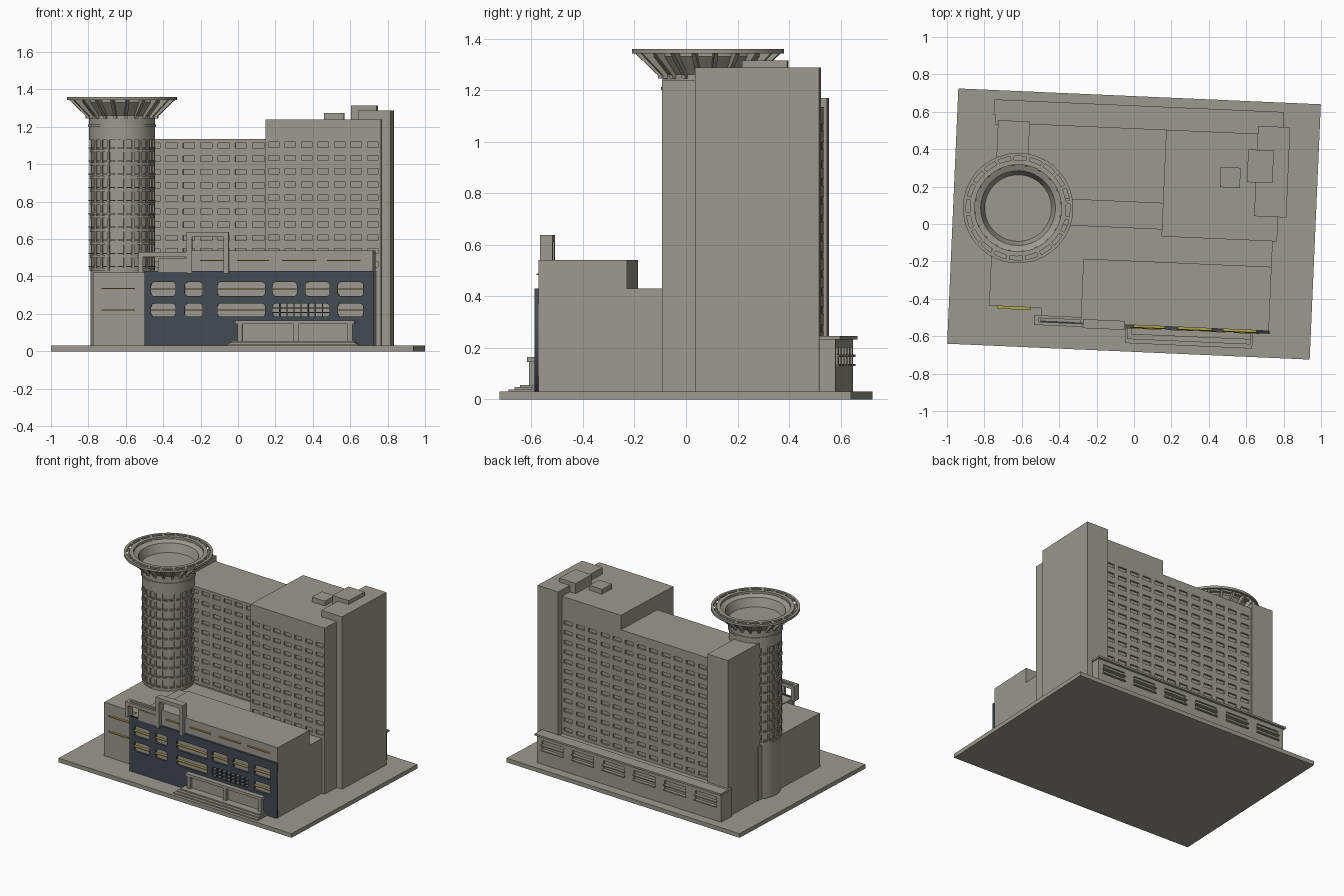
import bpy, bmesh, math
from mathutils import Matrix, Vector

if "Cube" in bpy.data.objects:
    bpy.data.objects.remove(bpy.data.objects["Cube"])

def material(name, col):
    m = bpy.data.materials.new(name)
    m.diffuse_color = (*col, 1)
    m.use_nodes = True
    m.node_tree.nodes["Principled BSDF"].inputs["Base Color"].default_value = m.diffuse_color
    return m

STONE = material("warm_grey_stone", (0.33, 0.32, 0.275))
SLATE = material("dark_slate", (0.058, 0.067, 0.084))
GOLD = material("gold", (0.48, 0.36, 0.06))

def finish(name, bm, mat):
    bmesh.ops.recalc_face_normals(bm, faces=bm.faces)
    me = bpy.data.meshes.new(name)
    bm.to_mesh(me)
    bm.free()
    me.materials.append(mat)
    ob = bpy.data.objects.new(name, me)
    bpy.context.collection.objects.link(ob)
    return ob

def boxes(name, items, mat=STONE):
    """Boxes given as (x0, x1, y0, y1, z0, z1)."""
    bm = bmesh.new()
    for x0, x1, y0, y1, z0, z1 in items:
        m = Matrix.Translation(((x0 + x1) / 2, (y0 + y1) / 2, (z0 + z1) / 2)) @ \
            Matrix.Diagonal((x1 - x0, y1 - y0, z1 - z0, 1))
        bmesh.ops.create_cube(bm, size=1, matrix=m)
    return finish(name, bm, mat)

def window_wall(name, x0, x1, y0, y1, z0, z1, cols, rows, fw, fh):
    """Wall layer with open window cells, built from bands and piers."""
    items, cw, ch = [], (x1 - x0) / cols, (z1 - z0) / rows
    gx, gz = cw * (1 - fw) / 2, ch * (1 - fh) / 2
    for r in range(rows + 1):
        z = z0 + r * ch
        items.append((x0, x1, y0, y1, max(z0, z - gz), min(z1, z + gz)))
        if r < rows:
            for c in range(cols + 1):
                x = x0 + c * cw
                items.append((max(x0, x - gx), min(x1, x + gx), y0, y1, z + gz, z + ch - gz))
    return boxes(name, items)

CX, CY = -0.623, 0.058  # round tower axis

def lathe(name, profile, closed=False, steps=48):
    bm = bmesh.new()
    vs = [bm.verts.new((CX + r, CY, z)) for r, z in profile]
    es = [bm.edges.new(p) for p in zip(vs, vs[1:])]
    if closed:
        es.append(bm.edges.new((vs[-1], vs[0])))
    bmesh.ops.spin(bm, geom=vs + es, cent=(CX, CY, 0), axis=(0, 0, 1),
                   angle=math.tau, steps=steps)
    bmesh.ops.remove_doubles(bm, verts=bm.verts, dist=1e-5)
    ob = finish(name, bm, STONE)
    bpy.ops.object.select_all(action='DESELECT')
    ob.select_set(True)
    bpy.context.view_layer.objects.active = ob
    bpy.ops.object.shade_smooth_by_angle(angle=math.radians(25))
    return ob

def radial(name, poly, n, thick):
    """Repeat a flat (radius, z) outline of given thickness around the tower."""
    bm = bmesh.new()
    for i in range(n):
        m = Matrix.Translation((CX, CY, 0)) @ Matrix.Rotation(math.tau * (i + 0.5) / n, 4, 'Z')
        a, b = [[bm.verts.new(m @ Vector((r, s * thick / 2, z))) for r, z in poly] for s in (-1, 1)]
        bm.faces.new(a)
        bm.faces.new(b)
        for j in range(len(poly)):
            k = (j + 1) % len(poly)
            bm.faces.new((a[j], a[k], b[k], b[j]))
    return finish(name, bm, STONE)

# Ground slab
boxes("ground_slab", [(-0.97, 0.97, -0.683, 0.683, 0, 0.03)])

# Main slab building
D = 0.012
boxes("lower_tower", [(-0.6, 0.155, 0.117 + D, 0.511 - D, 0.03, 1.135)])
boxes("upper_tower", [(0.15, 0.768, -0.06 + D, 0.511 - D, 0.03, 1.24)])
window_wall("lower_tower_front", -0.5, 0.15, 0.117, 0.117 + D, 0.43, 1.135, 7, 10, 0.66, 0.4)
window_wall("upper_tower_front", 0.15, 0.768, -0.06, -0.06 + D, 0.43, 1.14, 7, 10, 0.66, 0.4)
window_wall("rear_facade", -0.58, 0.64, 0.511 - D, 0.511, 0.24, 1.09, 12, 12, 0.66, 0.4)
boxes("facade_parapets", [(0.15, 0.768, -0.06, -0.06 + D, 1.14, 1.24),
                          (0.15, 0.768, -0.06, -0.06 + D, 0.03, 0.43),
                          (-0.58, 0.15, 0.511 - D, 0.511, 1.09, 1.135),
                          (0.15, 0.64, 0.511 - D, 0.511, 1.09, 1.24)])
boxes("left_stair_core", [(-0.75, -0.58, 0.12, 0.523, 0.03, 1.17)])
boxes("right_stair_core", [(0.64, 0.812, 0.07, 0.553, 0.03, 1.287)])
boxes("roof_plant", [(0.593, 0.73, 0.25, 0.425, 1.23, 1.315),
                     (0.45, 0.557, 0.217, 0.325, 1.23, 1.275)])

# Podium
boxes("podium", [(-0.755, -0.476, -0.47, 0.2, 0.03, 0.42),
                 (-0.476, 0.745, -0.54, -0.02, 0.03, 0.425),
                 (-0.476, 0.155, -0.02, 0.13, 0.03, 0.415),
                 (0.02, 0.745, -0.2, -0.04, 0.03, 0.43)])
boxes("podium_upper_storey", [(-0.262, 0.745, -0.54, -0.197, 0.42, 0.54)])

# Rear wing with overhanging cap
boxes("rear_wing", [(-0.765, 0.768, 0.5, 0.603, 0.03, 0.237)])
window_wall("rear_wing_wall", -0.765, 0.768, 0.603, 0.615, 0.095, 0.237, 6, 1, 0.68, 0.5)
boxes("rear_wing_base", [(-0.765, 0.768, 0.603, 0.615, 0.03, 0.095)])
boxes("rear_wing_cap", [(-0.775, 0.775, 0.55, 0.633, 0.232, 0.245)])
boxes("rear_window_fins", [(-0.765 + 0.2555 * (i + 0.14), -0.765 + 0.2555 * (i + 0.86),
                            0.603, 0.627, z, z + 0.008) for i in range(6) for z in (0.13, 0.165)])

# Slate front wall: flat outline with rounded window openings
WY = -0.555
upper = [(-0.465, -0.335), (-0.285, -0.19), (-0.11, 0.145), (0.185, 0.315), (0.36, 0.49), (0.535, 0.67)]
lower = upper[:3] + [(0.185, 0.49), upper[5]]
upper = [(a - WY * 0.0436, b - WY * 0.0436, 0.295, 0.37) for a, b in upper]
lower = [(a - WY * 0.0436, b - WY * 0.0436, 0.185, 0.255) for a, b in lower]

def rounded(a, b, c, d, r, n=4):
    pts = []
    for k, (x, y) in enumerate([(b - r, d - r), (a + r, d - r), (a + r, c + r), (b - r, c + r)]):
        for i in range(n + 1):
            t = math.pi / 2 * (k + i / n)
            pts.append((x + r * math.cos(t), y + r * math.sin(t)))
    return pts

cu = bpy.data.curves.new("slate_front_wall", 'CURVE')
cu.dimensions, cu.fill_mode, cu.extrude = '2D', 'BOTH', 0.0075
outlines = [[(-0.476, 0.03), (0.749, 0.03), (0.749, 0.43), (-0.476, 0.43)]]
outlines += [rounded(*w, 0.018) for w in upper + lower]
for pts in outlines:
    sp = cu.splines.new('POLY')
    sp.points.add(len(pts) - 1)
    for p, (x, y) in zip(sp.points, pts):
        p.co = (x, y, 0, 1)
    sp.use_cyclic_u = True
cu.materials.append(SLATE)
wall = bpy.data.objects.new("slate_front_wall", cu)
wall.location.y = WY + 0.0075
wall.rotation_euler.x = math.pi / 2
bpy.context.collection.objects.link(wall)

# Gold fins across the windows
fins = [(a, b, WY - 0.004, -0.535, (c + d) / 2 - 0.003, (c + d) / 2 + 0.003)
        for a, b, c, d in upper + lower[:3] + lower[4:]]
fins += [(a, b, -0.552, -0.535, 0.482, 0.488)
         for a, b in [(-0.18, -0.05), (0.02, 0.19), (0.26, 0.44), (0.5, 0.68)]]
fins += [(-0.71, -0.53, -0.484, -0.465, z, z + 0.006) for z in (0.332, 0.218)]
boxes("gold_window_fins", fins, GOLD)

# Glazing bars of the wide foyer window
a, b, c, d = lower[3]
boxes("foyer_window_bars",
      [(a + (b - a) * i / 8 - 0.003, a + (b - a) * i / 8 + 0.003, WY, -0.538, c, d) for i in range(1, 8)]
      + [(a, b, WY, -0.538, z - 0.003, z + 0.003) for z in (c + 0.023, c + 0.047)], SLATE)

# Roof frames above the slate wall
boxes("portal_frame", [(-0.25, -0.222, -0.568, -0.52, 0.415, 0.637),
                       (-0.053, -0.025, -0.568, -0.52, 0.415, 0.637),
                       (-0.222, -0.053, -0.568, -0.52, 0.61, 0.637)])
boxes("terrace_frame", [(-0.51, -0.25, -0.562, -0.545, 0.505, 0.53),
                        (-0.51, -0.25, -0.525, -0.51, 0.505, 0.53),
                        (-0.51, -0.485, -0.562, -0.51, 0.42, 0.53),
                        (-0.4, -0.25, -0.562, -0.55, 0.425, 0.5)])

# Entrance canopy, piers and steps
boxes("entrance_canopy", [(0.01, 0.65, -0.59, -0.55, 0.145, 0.165)])
boxes("entrance_piers", [(x - 0.013, x + 0.013, -0.583, -0.55, 0.03, 0.147) for x in (0.035, 0.335, 0.625)])
boxes("entrance_doors", [(0.03, 0.63, -0.56, -0.55, 0.03, 0.147)])
boxes("entrance_steps", [(-0.03 + 0.01 * i, 0.67 - 0.01 * i, -0.66 + 0.022 * i, -0.55,
                          0.03, 0.038 + 0.009 * i) for i in range(3)])

# Round tower with window grid
lathe("round_tower", [(0, 0.03), (0.168, 0.03), (0.168, 1.13), (0.176, 1.13), (0.176, 1.26),
                      (0.235, 1.33), (0.235, 1.345), (0.2, 1.33), (0.178, 1.27), (0, 1.27)])
for i in range(10):
    z = 0.43 + i * 0.0705
    lathe("tower_ring", [(0.16, z), (0.175, z), (0.175, z + 0.014), (0.16, z + 0.014)], True)
    lathe("tower_sill", [(0.16, z + 0.02), (0.179, z + 0.02), (0.179, z + 0.026), (0.16, z + 0.026)], True)
radial("tower_mullions", [(0.16, 0.43), (0.175, 0.43), (0.175, 1.135), (0.16, 1.135)], 24, 0.012)

# Flared crown: ribs and slotted rim
radial("crown_ribs", [(0.165, 1.245), (0.195, 1.245), (0.195, 1.258), (0.288, 1.347), (0.23, 1.347)], 20, 0.016)
for r0, r1 in ((0.232, 0.258), (0.278, 0.295)):
    lathe("crown_rim", [(r0, 1.343), (r1, 1.343), (r1, 1.36), (r0, 1.36)], True)
radial("crown_rim_bridges", [(0.25, 1.344), (0.285, 1.344), (0.285, 1.359), (0.25, 1.359)], 20, 0.018)
lathe("crown_collar", [(0.165, 1.2), (0.182, 1.2), (0.182, 1.212), (0.165, 1.212)], True)

# Turn the whole site slightly
bpy.context.view_layer.update()
turn = Matrix.Rotation(math.radians(-2.5), 4, 'Z')
for ob in bpy.context.scene.objects:
    ob.matrix_world = turn @ ob.matrix_world
